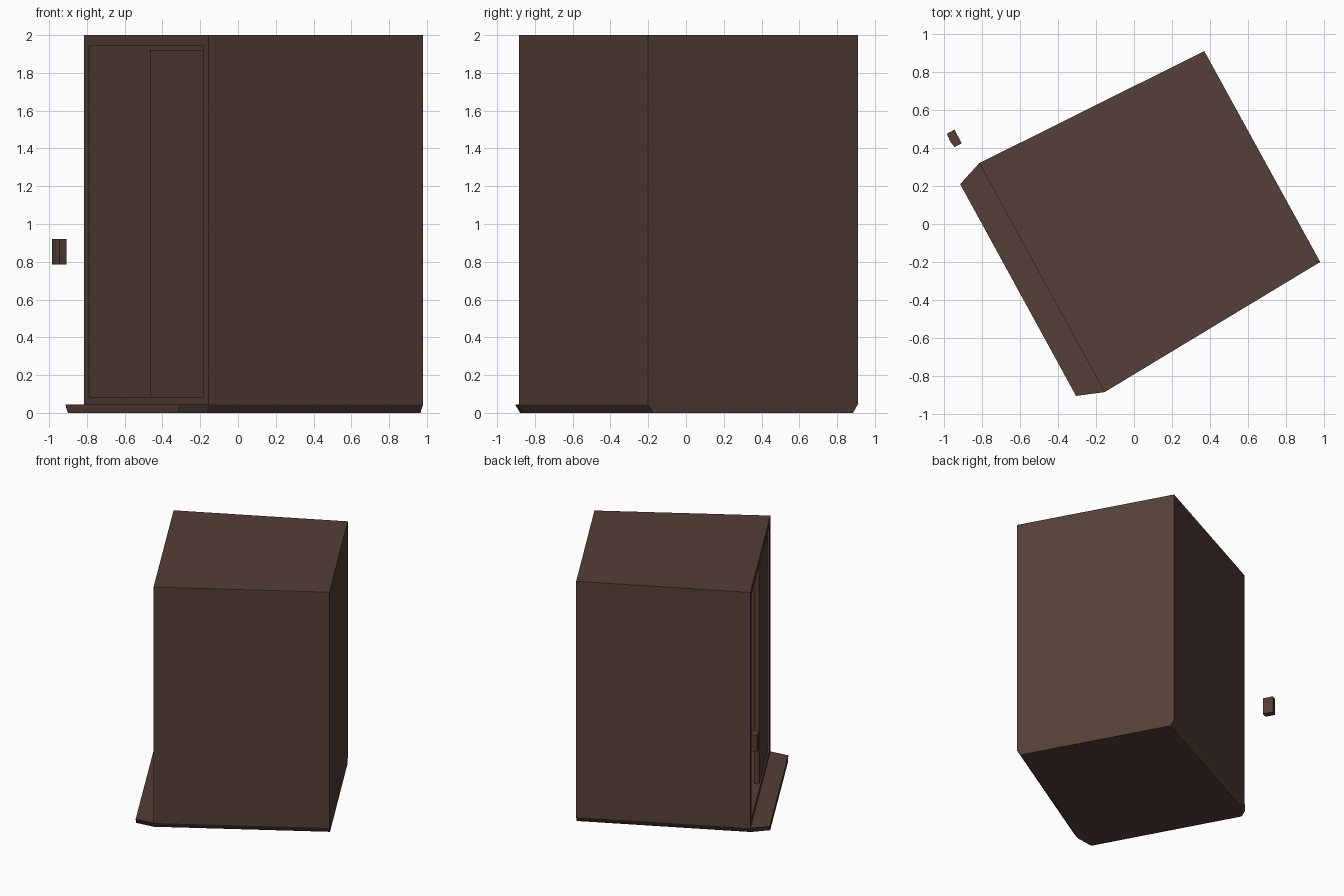
import bpy, bmesh
from mathutils import Vector

if "Cube" in bpy.data.objects:
    bpy.data.objects.remove(bpy.data.objects["Cube"])

brown = bpy.data.materials.new("dark_brown_wood")
brown.diffuse_color = (0.09, 0.05, 0.038, 1)
brown.use_nodes = True
brown.node_tree.nodes["Principled BSDF"].inputs["Base Color"].default_value = brown.diffuse_color

# plan corners of the cabinet: A-D is the door side
A, B, C, D = (-0.815, 0.32), (0.37, 0.91), (0.98, -0.20), (-0.155, -0.885)
E, F = (-0.915, 0.21), (-0.305, -0.905)
along = (Vector(D) - Vector(A)).normalized().to_3d()   # across the door side
inward = Vector((-along.y, along.x, 0))                # into the cabinet


def finish(name, bm):
    bmesh.ops.recalc_face_normals(bm, faces=bm.faces)
    mesh = bpy.data.meshes.new(name)
    bm.to_mesh(mesh)
    bm.free()
    mesh.materials.append(brown)
    ob = bpy.data.objects.new(name, mesh)
    bpy.context.collection.objects.link(ob)
    return ob


def prism(low, high, z0, z1):
    bm = bmesh.new()
    lo = [bm.verts.new((x, y, z0)) for x, y in low]
    hi = [bm.verts.new((x, y, z1)) for x, y in high]
    bm.faces.new(lo[::-1])
    bm.faces.new(hi)
    n = len(lo)
    for i in range(n):
        j = (i + 1) % n
        bm.faces.new((lo[i], lo[j], hi[j], hi[i]))
    bmesh.ops.recalc_face_normals(bm, faces=bm.faces)
    return bm


def on_face(u, depth):
    p = Vector(A).to_3d() + along * u + inward * depth
    return (p.x, p.y)


# hollow cabinet with a framed opening
bm = prism([A, B, C, D], [A, B, C, D], 0.045, 2.0)
front = min(bm.faces, key=lambda f: f.normal.dot(inward))
bmesh.ops.inset_individual(bm, faces=[front], thickness=0.08)
for v in front.verts:
    if v.co.z < 1:
        v.co.z = 0.085
rim = list(front.verts)
pushed = bmesh.ops.extrude_discrete_faces(bm, faces=[front])["faces"][0]
mid = pushed.calc_center_median()
for v in pushed.verts:
    off = v.co - mid
    side = along * off.dot(along)
    v.co += inward * 1.2 - side * 0.04
finish("cabinet", bm)

# closed half of the doorway
leaf = [on_face(0.706, 0.012), on_face(1.292, 0.012),
        on_face(1.292, 0.05), on_face(0.706, 0.05)]
finish("closed_door", prism(leaf, leaf, 0.083, 1.922))

# floor slab with a projecting step, undercut on its two long sides
top = [A, B, C, D, F, E]
depth_dir = Vector((0.478, -0.878)) * 0.03
low = [tuple(Vector(p) + depth_dir * (1 if p in (A, B, E) else -1)) for p in top]
finish("floor_slab", prism(low, top, 0.0, 0.045))

# detached handle block
handle = [(-0.985, 0.475), (-0.945, 0.497), (-0.907, 0.425),
          (-0.945, 0.405), (-0.967, 0.433)]
finish("handle", prism(handle, handle, 0.785, 0.92))
